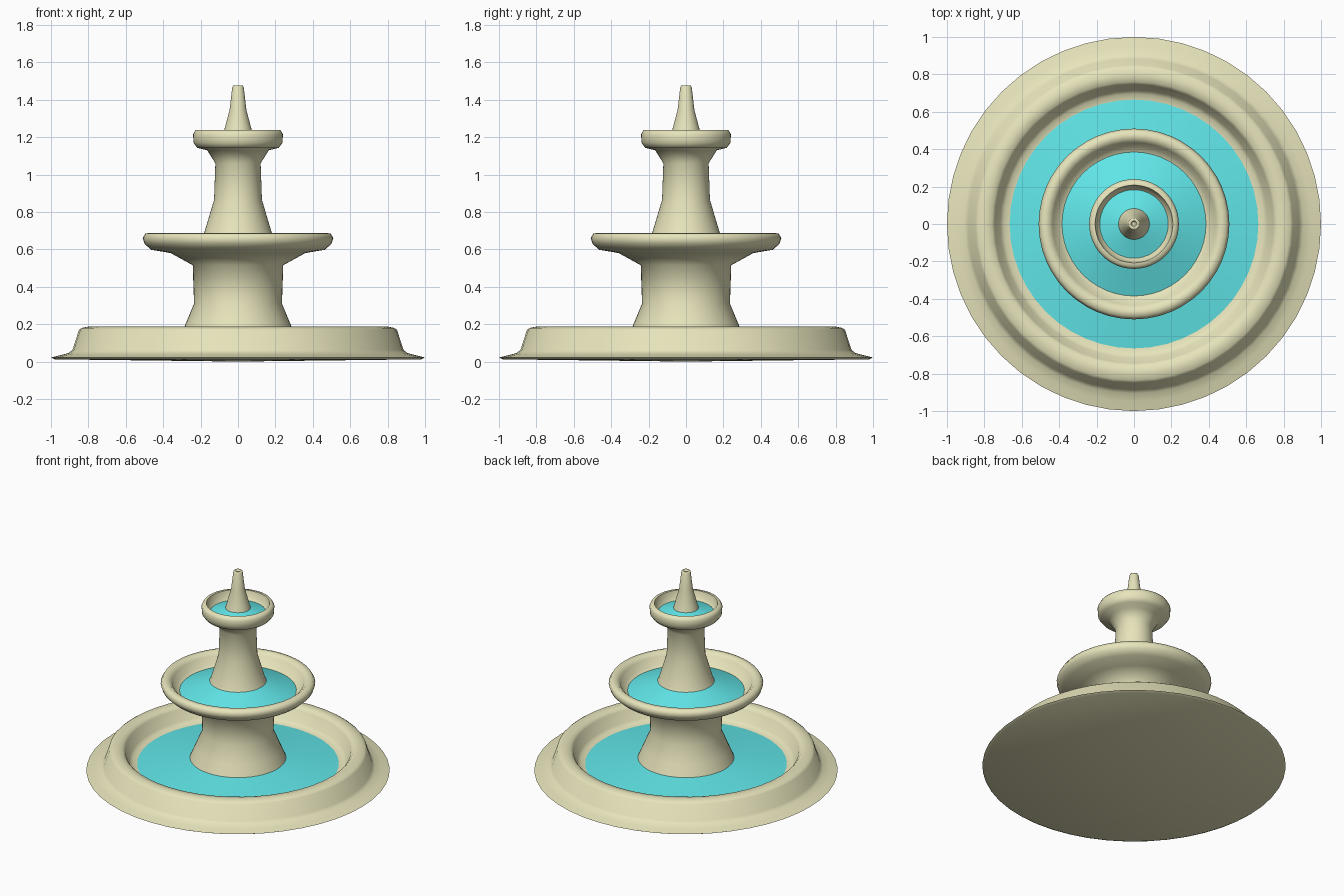
import bpy, bmesh
from math import cos, sin, tau, radians

if "Cube" in bpy.data.objects:
    bpy.data.objects.remove(bpy.data.objects["Cube"])

SIDES = 48


def material(name, colour):
    m = bpy.data.materials.new(name)
    m.diffuse_color = colour
    m.use_nodes = True
    m.node_tree.nodes["Principled BSDF"].inputs["Base Color"].default_value = m.diffuse_color
    return m


stone = material("stone", (0.80, 0.78, 0.50, 1))
water = material("water", (0.12, 0.80, 0.82, 1))


def lathe(name, profile, mat):
    """Turn a (radius, height) profile around the z axis."""
    bm = bmesh.new()
    rings = [[bm.verts.new((r * cos(tau * k / SIDES), r * sin(tau * k / SIDES), z))
              for k in range(SIDES)] for r, z in profile]
    for a, b in zip(rings, rings[1:]):
        for k in range(SIDES):
            n = (k + 1) % SIDES
            bm.faces.new((a[k], a[n], b[n], b[k]))
    bmesh.ops.remove_doubles(bm, verts=bm.verts, dist=0.0005)
    mesh = bpy.data.meshes.new(name)
    bm.to_mesh(mesh)
    bm.free()
    mesh.materials.append(mat)
    obj = bpy.data.objects.new(name, mesh)
    bpy.context.collection.objects.link(obj)
    bpy.ops.object.select_all(action='DESELECT')
    obj.select_set(True)
    bpy.context.view_layer.objects.active = obj
    bpy.ops.object.shade_smooth_by_angle(angle=radians(75))
    return obj


# Ground basin: underside, flared foot, rounded rim, inner wall
lathe("ground_basin", [
    (0, 0), (0.98, 0.012), (1.0, 0.022), (0.95, 0.034), (0.905, 0.046),
    (0.885, 0.062), (0.85, 0.17), (0.835, 0.18), (0.80, 0.187), (0.76, 0.182),
    (0.745, 0.165), (0.715, 0.09), (0.695, 0.075), (0.665, 0.07)], stone)

# Lower pedestal carrying the middle bowl
lathe("lower_pedestal_and_bowl", [
    (0.317, 0.115), (0.285, 0.19), (0.235, 0.31), (0.242, 0.515), (0.36, 0.580),
    (0.465, 0.598), (0.50, 0.63), (0.51, 0.66), (0.495, 0.685), (0.46, 0.688),
    (0.435, 0.665), (0.412, 0.617), (0.385, 0.605)], stone)

# Upper pedestal carrying the top bowl
lathe("upper_pedestal_and_bowl", [
    (0.187, 0.675), (0.18, 0.69), (0.128, 0.865), (0.121, 1.06), (0.165, 1.13),
    (0.218, 1.143), (0.238, 1.17), (0.24, 1.215), (0.228, 1.237), (0.208, 1.238),
    (0.197, 1.19), (0.183, 1.175)], stone)

# Spout with a small recessed nozzle
lathe("spout", [
    (0.083, 1.205), (0.073, 1.24), (0.045, 1.345), (0.031, 1.465), (0.026, 1.475),
    (0.016, 1.473), (0.012, 1.44), (0, 1.44)], stone)

# Water in each basin, rising gently towards the pedestal
for name, outer, inner in (("ground_water", (0.665, 0.07), (0.317, 0.115)),
                           ("middle_water", (0.385, 0.605), (0.187, 0.675)),
                           ("top_water", (0.183, 1.175), (0.083, 1.205))):
    lathe(name, [outer, inner], water)
